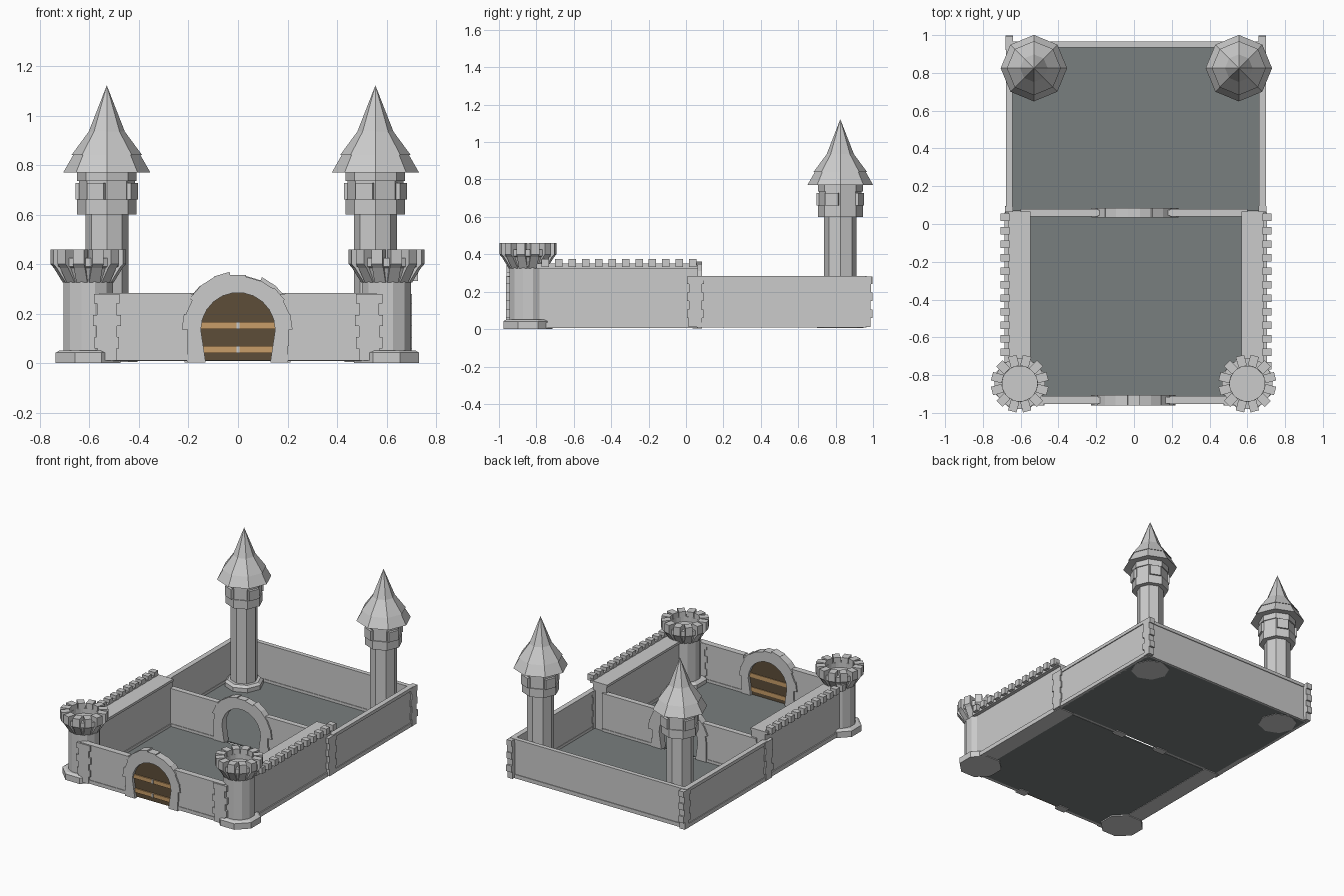
import bpy, bmesh, math, random
from mathutils import Matrix

if "Cube" in bpy.data.objects:
    bpy.data.objects.remove(bpy.data.objects["Cube"])
random.seed(4)
pi = math.pi


def material(name, rgb):
    m = bpy.data.materials.new(name)
    m.diffuse_color = (*rgb, 1)
    m.use_nodes = True
    m.node_tree.nodes["Principled BSDF"].inputs["Base Color"].default_value = m.diffuse_color
    return m


FLOOR = material("floor_grey", (0.19, 0.21, 0.21))
WOOD = material("dark_wood", (0.11, 0.075, 0.04))
PLANK = material("light_wood", (0.58, 0.34, 0.14))


def finish(name, bm, mat=None, loc=(0, 0, 0), rot=0):
    bmesh.ops.recalc_face_normals(bm, faces=bm.faces)
    me = bpy.data.meshes.new(name)
    bm.to_mesh(me)
    bm.free()
    ob = bpy.data.objects.new(name, me)
    bpy.context.collection.objects.link(ob)
    ob.location = loc
    ob.rotation_euler[2] = rot
    if mat:
        me.materials.append(mat)
    return ob


def box(name, x0, x1, y0, y1, z0, z1, mat=None):
    bm = bmesh.new()
    m = Matrix.Translation(((x0 + x1) / 2, (y0 + y1) / 2, (z0 + z1) / 2)) @ \
        Matrix.Diagonal((abs(x1 - x0), abs(y1 - y0), abs(z1 - z0), 1))
    bmesh.ops.create_cube(bm, size=1, matrix=m)
    return finish(name, bm, mat)


def prism(name, pts, y0, y1, mat=None, loc=(0, 0, 0), rot=0):
    """Extrude an x-z outline along y."""
    bm = bmesh.new()
    a = [bm.verts.new((x, y0, z)) for x, z in pts]
    b = [bm.verts.new((x, y1, z)) for x, z in pts]
    bm.faces.new(a)
    bm.faces.new(b[::-1])
    n = len(pts)
    for i in range(n):
        j = (i + 1) % n
        bm.faces.new((a[i], a[j], b[j], b[i]))
    return finish(name, bm, mat, loc, rot)


def lathe(name, prof, n, loc, rot=0):
    """Spin an r-z profile into an n-sided solid."""
    bm = bmesh.new()
    rings = []
    for r, z in prof:
        if r == 0:
            rings.append([bm.verts.new((0, 0, z))] * n)
        else:
            rings.append([bm.verts.new((r * math.cos(2 * pi * k / n), r * math.sin(2 * pi * k / n), z))
                          for k in range(n)])
    for p, q in zip(rings, rings[1:]):
        for k in range(n):
            vs = list(dict.fromkeys((p[k], p[(k + 1) % n], q[(k + 1) % n], q[k])))
            bm.faces.new(vs)
    return finish(name, bm, None, loc, rot)


def quoins(name, u, half, v0, v1, along_x):
    """Stack of uneven corner stones centred on u."""
    zs = [0.01, 0.06, 0.105, 0.15, 0.195, 0.24, 0.28]
    for i, (a, b) in enumerate(zip(zs, zs[1:])):
        h = half * (1 if i % 2 else 0.72) * random.uniform(0.9, 1.05)
        if along_x:
            box(name, u - h, u + h, v0, v1, a, b)
        else:
            box(name, v0, v1, u - h, u + h, a, b)


# floors
box("front_floor", -0.57, 0.59, -0.93, 0.05, 0.008, 0.016, FLOOR)
box("back_floor", -0.66, 0.68, 0.07, 0.95, 0.008, 0.016, FLOOR)

# arch outlines
ARC = [(0.155 * math.cos(pi * k / 12), 0.135 + 0.155 * math.sin(pi * k / 12)) for k in range(13)]
OPENING = [(0.138, 0.01)] + ARC + [(-0.138, 0.01)]


def gate_wall(name, half, y0, y1):
    prism(name, [(-half, 0.01), (-half, 0.28), (-0.16, 0.28), (-0.09, 0.32), (0.09, 0.32),
                 (0.16, 0.28), (half, 0.28), (half, 0.01)] + OPENING, y0, y1)
    # stones round the opening
    for k in range(11):
        a, b = pi * k / 11, pi * (k + 1) / 11
        ro = random.uniform(0.215, 0.238)
        prism(name + "_arch_stone", [(r * math.cos(t), 0.135 + r * math.sin(t)) for r, t in
                                     ((0.15, a), (ro, a), (ro, b), (0.15, b))], y0 - 0.01, y1 + 0.01)
    for s in (-1, 1):
        for i, (a, b) in enumerate(((0.003, 0.07), (0.07, 0.135))):
            w = random.uniform(0.2, 0.225)
            prism(name + "_jamb_stone", [(s * (0.13 + 0.15 * a), a), (s * w, a),
                                         (s * w, b), (s * (0.13 + 0.15 * b), b)], y0 - 0.01, y1 + 0.01)
        # top and bottom trim
        for z0, z1 in ((0.01, 0.035), (0.262, 0.283)):
            box(name + "_trim", s * 0.19, s * half, y0 - 0.004, y1 + 0.004, z0, z1)


gate_wall("front_wall", 0.56, -0.95, -0.915)
gate_wall("dividing_wall", 0.6, 0.045, 0.075)
for s in (-1, 1):
    quoins("front_quoin", s * 0.53, 0.055, -0.962, -0.91, True)

# wooden door with light planks
prism("door", OPENING, -0.94, -0.925, WOOD)
for z in (0.055, 0.152):
    w = 0.138 + 0.1 * z
    box("door_plank", -w, w, -0.948, -0.92, z - 0.014, z + 0.014, PLANK)
    box("door_stud", -0.006, 0.006, -0.953, -0.94, z - 0.014, z + 0.014)

# side walls
CX = 0.01
for s in (-1, 1):
    def X(d):
        return CX + s * d
    box("front_side_wall", X(0.565), X(0.67), -0.85, 0.065, 0.01, 0.33)
    box("front_side_footing", X(0.56), X(0.678), -0.85, 0.065, 0.005, 0.035)
    box("wall_walk", X(0.558), X(0.69), -0.8, 0.065, 0.325, 0.342)
    box("parapet", X(0.672), X(0.695), -0.8, 0.06, 0.325, 0.352)
    for k in range(12):
        y = 0.035 - 0.0715 * k
        box("merlon", X(0.67), X(0.717), y - 0.02, y + 0.02, 0.332, 0.376)
    box("back_side_wall", X(0.655), X(0.682), 0.06, 0.96, 0.01, 0.28)
    for z0, z1 in ((0.008, 0.035), (0.26, 0.283)):
        box("back_side_trim", X(0.652), X(0.688), 0.06, 0.96, z0, z1)
    quoins("middle_quoin", 0.05, 0.048, X(0.65), X(0.692), False)
    quoins("back_quoin", 0.96, 0.038, X(0.65), X(0.69), False)

# back wall
box("back_wall", CX - 0.67, CX + 0.67, 0.938, 0.96, 0.01, 0.28)
for z0, z1 in ((0.008, 0.035), (0.26, 0.283)):
    box("back_wall_trim", CX - 0.67, CX + 0.67, 0.934, 0.965, z0, z1)

# front towers with battlements
for x in (-0.605, 0.6):
    c = (x, -0.845, 0)
    lathe("front_tower_base", [(0, 0), (0.142, 0), (0.142, 0.042), (0.125, 0.052), (0, 0.052)], 8, c, pi / 8)
    lathe("front_tower", [(0, 0.03), (0.103, 0.03), (0.103, 0.33), (0.128, 0.385), (0.138, 0.39),
                          (0.138, 0.425), (0.095, 0.425), (0.095, 0.39), (0, 0.39)], 12, c, pi / 12)
    for k in range(12):
        prism("tower_merlon", [(0.093, 0.46), (0.152, 0.46), (0.152, 0.4), (0.138, 0.385),
                               (0.1, 0.325), (0.09, 0.325), (0.093, 0.4)],
              -0.023, 0.023, None, c, pi / 6 * k + pi / 12)

# back towers with pointed roofs
for x in (-0.53, 0.555):
    c = (x, 0.825, 0)
    lathe("back_tower_base", [(0, 0.005), (0.125, 0.005), (0.125, 0.045), (0.108, 0.06), (0, 0.06)], 8, c)
    lathe("back_tower", [(0, 0.02), (0.087, 0.02), (0.087, 0.6), (0.12, 0.6), (0.12, 0.66),
                         (0.113, 0.66), (0.113, 0.735), (0.12, 0.735), (0.12, 0.78), (0, 0.78)], 8, c)
    lathe("roof", [(0, 0.775), (0.12, 0.775), (0.176, 0.77), (0.135, 0.842), (0.143, 0.84),
                   (0.073, 0.935), (0, 1.122)], 8, c)
    for k in range(4):
        a = pi / 8 + pi / 2 * k + pi / 4
        a = pi / 2 * k + 3 * pi / 8
        prism("window_frame", [(0.09, 0.66), (0.122, 0.66), (0.122, 0.728), (0.09, 0.728)],
              -0.037, 0.037, None, c, a)
